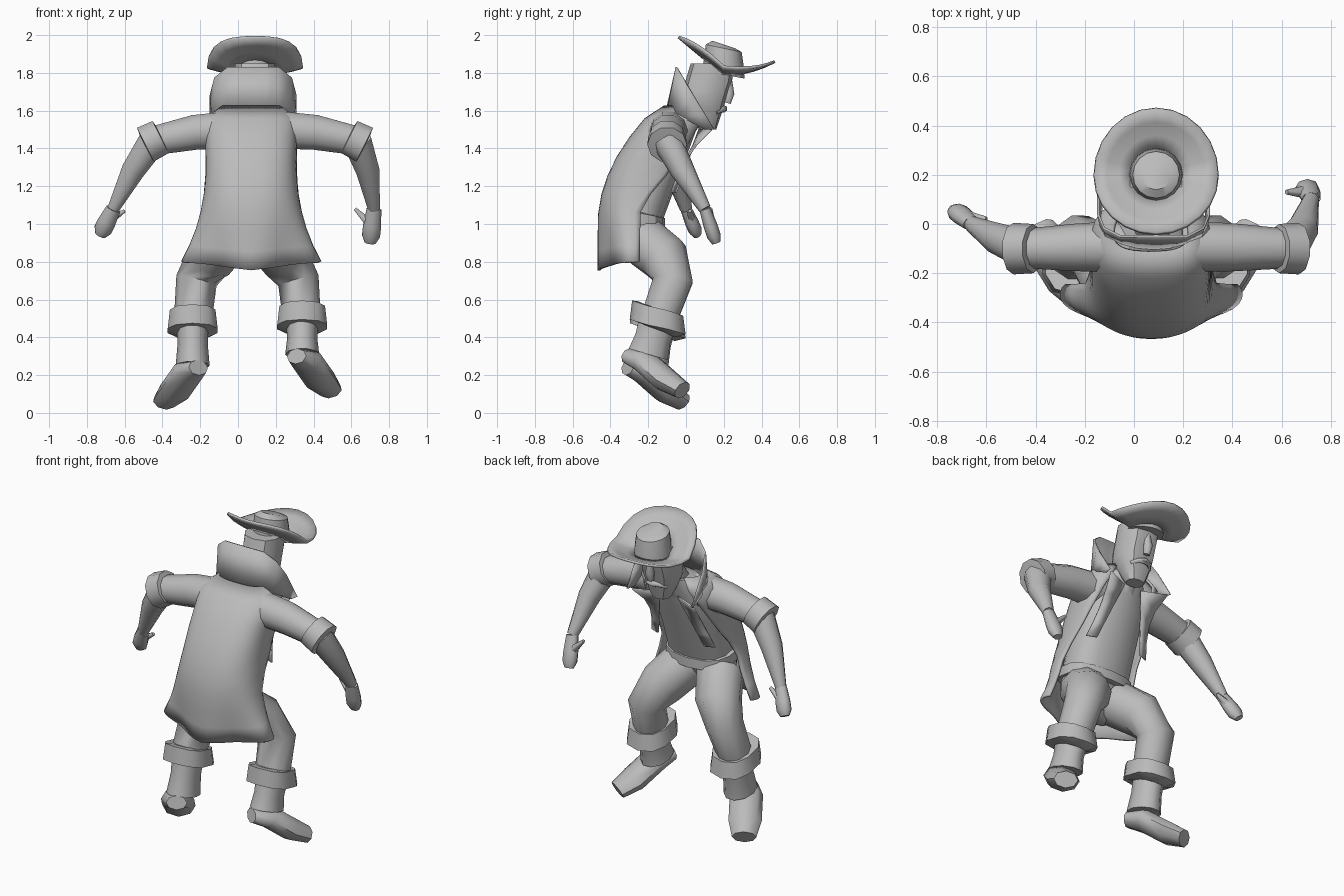
import bpy, bmesh, math
from mathutils import Vector

if "Cube" in bpy.data.objects:
    bpy.data.objects.remove(bpy.data.objects["Cube"])

GREY = (0.5, 0.5, 0.5, 1)
grey = bpy.data.materials.new("plain_grey")
grey.use_nodes = True
grey.diffuse_color = GREY
grey.node_tree.nodes["Principled BSDF"].inputs["Base Color"].default_value = GREY

BODY_X = 0.07
HEAD_X = 0.09
HAT_Y = 0.2


def loft(name, rings, closed=True, caps=True, thickness=0, sharp=60):
    """Skin a list of equal-length rings of points."""
    bm = bmesh.new()
    rows = [[bm.verts.new(point) for point in ring] for ring in rings]
    count = len(rows[0])
    for low, high in zip(rows, rows[1:]):
        for i in range(count if closed else count - 1):
            j = (i + 1) % count
            bm.faces.new((low[i], low[j], high[j], high[i]))
    if closed and caps:
        bm.faces.new(rows[0])
        bm.faces.new(rows[-1])
    bmesh.ops.recalc_face_normals(bm, faces=bm.faces)
    mesh = bpy.data.meshes.new(name)
    bm.to_mesh(mesh)
    bm.free()
    mesh.materials.append(grey)
    part = bpy.data.objects.new(name, mesh)
    bpy.context.collection.objects.link(part)
    if thickness:
        solid = part.modifiers.new("thickness", 'SOLIDIFY')
        solid.thickness, solid.offset = thickness, 0
    for other in bpy.context.selected_objects:
        other.select_set(False)
    part.select_set(True)
    bpy.context.view_layer.objects.active = part
    bpy.ops.object.shade_smooth_by_angle(angle=math.radians(sharp))


def tube(name, points, radii, across=(1, 0, 0), flatten=1, sides=10):
    """Tube through points; flatten scales the radius at right angles to across."""
    rings = []
    for i, (point, radius) in enumerate(zip(points, radii)):
        ahead = points[min(i + 1, len(points) - 1)] - points[max(i - 1, 0)]
        ahead.normalize()
        u = Vector(across)
        u = (u - ahead * u.dot(ahead)).normalized()
        v = ahead.cross(u) * flatten
        turns = [math.tau * k / sides for k in range(sides)]
        rings.append([point + (u * math.cos(t) + v * math.sin(t)) * radius for t in turns])
    loft(name, rings)


def bend(value, power):
    return math.copysign(abs(value) ** power, value)


def oval(x, back, front, z, width, sides=14, power=0.8, tilt=0):
    """Rounded-box ring; tilt raises its back edge."""
    ring = []
    for k in range(sides):
        c, s = math.cos(math.tau * k / sides), math.sin(math.tau * k / sides)
        y = (back + front) / 2 - bend(c, power) * (front - back) / 2
        ring.append((x + bend(s, power) * width, y, z + tilt * c))
    return ring


def spine(z):
    """Back line of the stooped body."""
    return -0.46 + 0.8 * max(0, z - 1) ** 2


def chest(z):
    """Front line of the stooped body."""
    return -0.13 + 0.37 * (z - 1)


# Shirt, trouser seat and belt
shirt = []
for step in range(7):
    z = 1 + step / 10
    shirt.append(oval(BODY_X, spine(z) + 0.05, chest(z), z, 0.2 - 0.1 * (step / 6) ** 6))
loft("shirt", shirt)
loft("trouser_seat", [oval(BODY_X, spine(z) + inset, chest(z) - inset / 3, z, 0.24 - inset)
                      for z, inset in ((0.8, 0.12), (0.9, 0.05), (1, 0.04))])
loft("belt", [oval(BODY_X, spine(1) + inset, chest(1) + 0.05 - inset, z, 0.25 - inset, tilt=0.03)
              for z, inset in ((1, 0.05), (1, 0.03), (1.06, 0.03), (1.07, 0.06))], sharp=30)

# Open coat: a pleated half skirt that wraps over the chest towards the shoulders
coat = []
for step in range(10):
    z = 0.755 + step * 0.1 - (0.035 if step == 9 else 0)
    narrow = 0.65 if step == 9 else 1
    flare = max(0, 1.3 - z) ** 2
    rise = max(0, z - 1.1)
    side_y = -0.25 + 0.4 * rise
    sweep = math.radians(min(150, 92 + 125 * rise))
    row = []
    for k in range(33):
        turn = sweep * (k / 16 - 1)
        c, s = math.cos(turn), math.sin(turn)
        pleat = narrow * (1 + 0.25 * flare * (math.cos(5 * turn) - 1))
        reach = side_y - spine(z) if c > 0 else chest(z) + 0.02 - side_y
        power = 0.75 + flare
        row.append((BODY_X + (0.235 + 0.48 * flare) * pleat * bend(s, power),
                    side_y - reach * pleat * bend(c, power),
                    z + 0.15 * flare * abs(s)))
    coat.append(row)
loft("open_coat", coat, closed=False, thickness=0.015)

# Tall collar, sloping from its back corners to two forward points
collar_low, collar_top = [], []
for step in range(-6, 7):
    t = abs(step) / 6
    x = math.copysign(min(1, 1.8 * t), step) * 0.225
    slope = max(0, t - 0.4) / 0.6
    collar_low.append((BODY_X + 0.01 + x * 0.95, -0.1 + 0.2 * t * t, 1.61 - 0.11 * t * t))
    collar_top.append((BODY_X + 0.01 + x, -0.05 + 0.2 * slope, 1.83 - 0.33 * slope))
loft("collar", [collar_low, collar_top], closed=False, thickness=0.01, sharp=30)

# Lapels lying on the chest, flaring out to the collar points
for side, label in ((-1, "right"), (1, "left")):
    edge, fold = [], []
    for step in range(5):
        z = 1.5 - step / 12
        spread = 0.09 * (1 - step / 4) ** 3
        x = 0.06 + step * 0.025
        edge.append((BODY_X + side * x, chest(z) + 0.015, z))
        fold.append((BODY_X + side * (x + 0.06 + spread), chest(z) - 0.01 + spread, z))
    loft(label + "_lapel", [edge, fold], closed=False, thickness=0.01)

# Neck and head, tapering to the chin
tube("neck", [Vector((BODY_X, -0.04, 1.5)), Vector((HEAD_X, 0.08, 1.7))], (0.09, 0.08))
head = []
for step in range(8):
    z = 1.5 + step / 20
    grow = min(1, (step + 1) / 4)
    back = 0.1 - 0.12 * grow + 0.3 * max(0, z - 1.7)
    front = min(0.25, 0.16 + 0.33 * (z - 1.5))
    head.append(oval(HEAD_X, back, front, z, 0.11 * math.sqrt(grow), sides=10))
loft("head", head, sharp=35)

# Nose and moustache
tube("nose", [Vector((HEAD_X, y, z)) for y, z in ((0.23, 1.77), (0.23, 1.69), (0.22, 1.64))],
     (0.015, 0.03, 0.02), sides=6)
tube("moustache", [Vector((HEAD_X + step * 0.035, 0.2 - 0.01 * step * step, 1.61 - 0.005 * step * step))
                   for step in range(-2, 3)],
     [0.02 - 0.005 * abs(step) for step in range(-2, 3)], across=(0, 0, 1), sides=6)

# Hat: brim swept up at the back, and a tapered crown
brim = []
for step in range(4):
    size = 0.4 + step / 5
    ring = []
    for k in range(24):
        c, s = math.cos(math.tau * k / 24), math.sin(math.tau * k / 24)
        reach = size * abs(c)
        lift = 0.2 * reach if c > 0 else 0.07 * reach ** 2
        curl = 0.07 * (size * s) ** 2 * (0.6 + 0.4 * c)
        y = HAT_Y - size * c * (0.24 if c > 0 else 0.27)
        ring.append((HEAD_X + 0.253 * size * s, y, 1.79 + lift + curl))
    brim.append(ring)
loft("hat_brim", brim, caps=False, thickness=0.015)
loft("hat_crown", [oval(HEAD_X, HAT_Y - r, HAT_Y + r, z, r, sides=16, power=1, tilt=0.02)
                   for z, r in ((1.79, 0.11), (1.86, 0.105), (1.93, 0.095), (1.95, 0.06))], sharp=40)


# Arms: sleeve, turned cuff, forearm, hand and thumb
def arm(label, side, wrist, fingertip, thumb_tip):
    forward = (0, 1, 0)
    shoulder = Vector((HEAD_X + side * 0.1, -0.09, 1.5))
    elbow = Vector((HEAD_X + side * 0.54, -0.1, 1.44))
    wrist, fingertip, thumb_tip = Vector(wrist), Vector(fingertip), Vector(thumb_tip)
    middle = shoulder.lerp(elbow, 0.5) + Vector((0, 0, 0.015))
    tube(label + "_sleeve", [shoulder, middle, elbow], (0.105, 0.097, 0.08), forward)
    along = Vector((side * 0.04, 0, -0.02))
    tube(label + "_sleeve_cuff", [elbow - along * 1.1, elbow - along, elbow + along, elbow + along * 1.1],
         (0.07, 0.1, 0.105, 0.06), forward)
    bulge = elbow.lerp(wrist, 0.4) + along / 2
    tube(label + "_forearm", [elbow, bulge, wrist], (0.08, 0.065, 0.033), forward)
    palm = wrist.lerp(fingertip, 0.5)
    tube(label + "_hand", [wrist, palm, palm.lerp(fingertip, 0.6), fingertip],
         (0.03, 0.037, 0.037, 0.023), forward, flatten=1.3, sides=8)
    tube(label + "_thumb", [palm, thumb_tip], (0.03, 0.01), forward, sides=6)


arm("right", -1, (-0.66, 0, 1.08), (-0.73, 0.06, 0.94), (-0.6, 0.02, 1.07))
arm("left", 1, (0.72, 0.1, 1.08), (0.7, 0.16, 0.9), (0.62, 0.13, 1.08))


# Legs: trouser leg, boot shaft, folded boot cuff and foot
def leg(label, side, lift):
    def joint(out, y, z):
        return Vector((0.05 + side * out, y, z))

    hip, knee = joint(0.12, -0.24, 0.92), joint(0.27, -0.07, 0.7)
    calf, ankle = joint(0.29, -0.15, 0.48), joint(0.29, -0.2, 0.25 + lift)
    heel, toe = joint(0.26, -0.31, 0.24 + lift), joint(0.44, -0.02, 0.06 + lift)
    thigh = hip.lerp(knee, 0.5) + Vector((0, 0.04, 0.01))
    tube(label + "_trouser_leg", [hip, thigh, knee, calf], (0.14, 0.135, 0.11, 0.1))
    tube(label + "_boot_shaft", [calf, calf.lerp(ankle, 0.5), ankle], (0.085, 0.08, 0.09), flatten=1.25)
    cuff = [oval(calf.x, calf.y - r, calf.y + r, calf.z + lift / 3 + h, r * 0.93, sides=10, tilt=0.04)
            for h, r in ((0.05, 0.1), (0.055, 0.135), (-0.045, 0.148), (-0.06, 0.09))]
    loft(label + "_boot_cuff", cuff)
    instep, ball = heel.lerp(toe, 0.3), heel.lerp(toe, 0.7)
    instep.z += 0.03
    tube(label + "_boot_foot", [heel, instep, ball, toe], (0.06, 0.095, 0.095, 0.07),
         across=(1, -0.6 * side, 0), flatten=0.7, sides=8)


leg("right", -1, 0)
leg("left", 1, 0.06)
